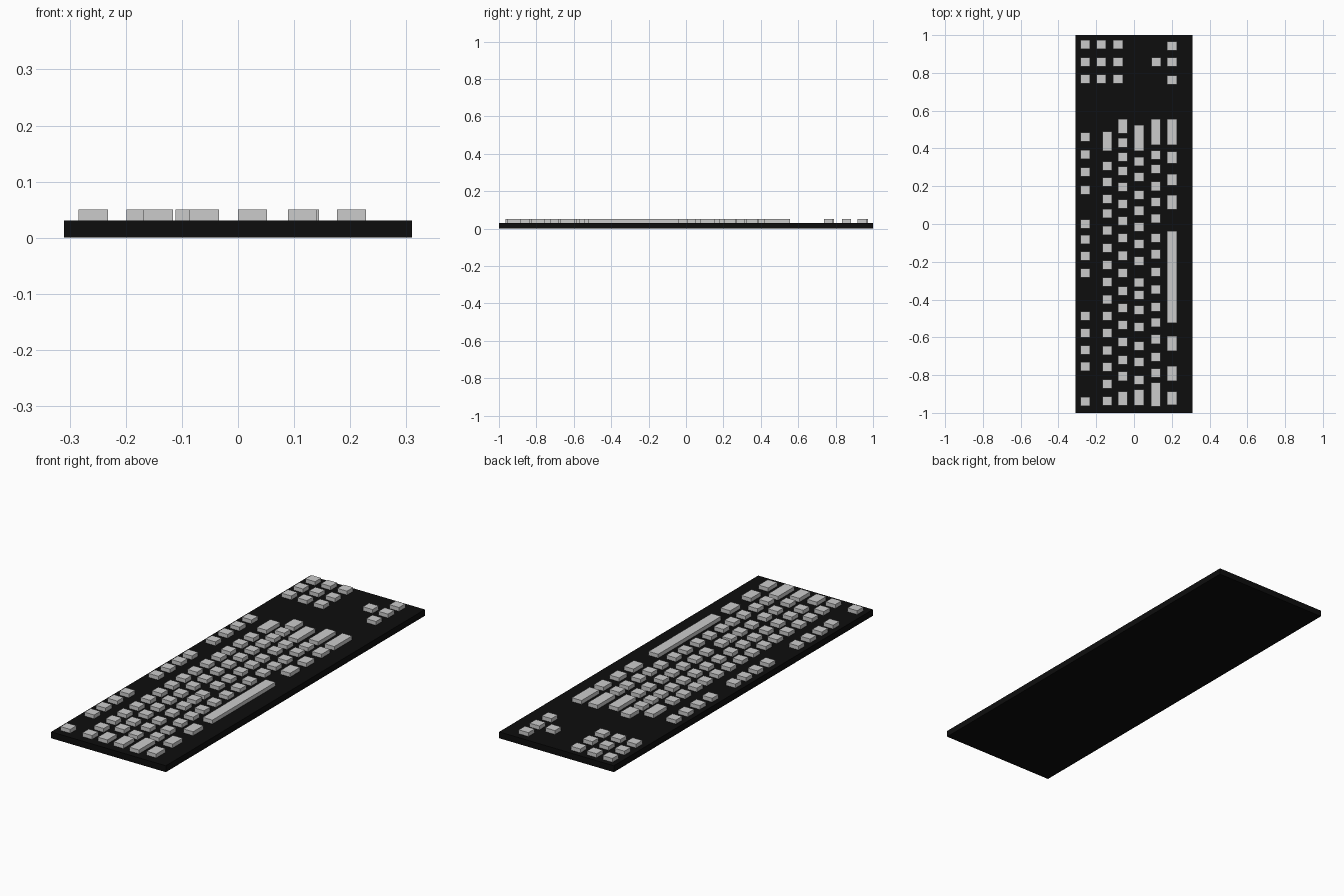
import bpy, bmesh
from mathutils import Matrix, Vector

BASE_TOP, KEY_TOP = 0.031, 0.05
KEY_X, KEY_Y = 0.052, 0.048


def add_box(bm, x, y, z0, z1, sx, sy):
    m = Matrix.LocRotScale(Vector((x, y, (z0 + z1) / 2)), None, Vector((sx, sy, z1 - z0)))
    bmesh.ops.create_cube(bm, size=1, matrix=m)


def finish(bm, name):
    me = bpy.data.meshes.new(name)
    bm.to_mesh(me)
    bm.free()
    ob = bpy.data.objects.new(name, me)
    bpy.context.collection.objects.link(ob)
    return ob


def key_row(name, x, centres=(), wide=()):
    """Square keys at the given y centres, wide keys from (start, end) in y."""
    bm = bmesh.new()
    for y in centres:
        add_box(bm, x, y, BASE_TOP, KEY_TOP, KEY_X, KEY_Y)
    for a, b in wide:
        add_box(bm, x, (a + b) / 2, BASE_TOP, KEY_TOP, KEY_X, b - a)
    return finish(bm, name)


# black base plate
bm = bmesh.new()
add_box(bm, 0, 0, 0, BASE_TOP, 0.62, 2.0)
base = finish(bm, "base_plate")
black = bpy.data.materials.new("black")
black.diffuse_color = (0.004, 0.004, 0.004, 1)
base.data.materials.append(black)

# function row
key_row("function_keys", -0.258,
        [0.46, 0.368, 0.275, 0.18, 0.0, -0.083, -0.17, -0.26,
         -0.487, -0.577, -0.667, -0.755, -0.94])

# number row
key_row("number_keys", -0.142,
        [0.308, 0.222, 0.132, 0.055, -0.035, -0.127, -0.217, -0.307,
         -0.4, -0.487, -0.577, -0.67, -0.757, -0.847, -0.937],
        [(0.386, 0.49)])

# upper letter row
key_row("upper_letter_keys", -0.06,
        [0.43, 0.355, 0.28, 0.195, 0.106, 0.016, -0.074, -0.168, -0.26,
         -0.355, -0.444, -0.534, -0.624, -0.72, -0.806],
        [(0.48, 0.555), (-0.96, -0.887)])

# home letter row
key_row("home_letter_keys", 0.026,
        [0.33, 0.249, 0.153, 0.07, -0.016, -0.106, -0.196, -0.31, -0.375,
         -0.455, -0.545, -0.645, -0.73, -0.825],
        [(0.386, 0.524), (-0.96, -0.875)])

# lower letter row
key_row("lower_letter_keys", 0.115,
        [0.365, 0.291, 0.2, 0.116, 0.03, -0.074, -0.16, -0.254, -0.347,
         -0.44, -0.522, -0.61, -0.704, -0.788],
        [(0.418, 0.555), (-0.966, -0.838)])

# bottom row with the long space bar
key_row("modifier_keys", 0.202, (),
        [(0.418, 0.555), (0.32, 0.385), (0.203, 0.265), (0.077, 0.153),
         (-0.672, -0.593), (-0.83, -0.753), (-0.957, -0.886)])
key_row("space_bar", 0.202, (), [(-0.523, -0.037)])

# navigation block, 3 x 3
for i, x in enumerate((-0.258, -0.173, -0.085)):
    key_row(f"navigation_keys_{i + 1}", x, [0.95, 0.857, 0.767])

# arrow cluster
key_row("arrow_up_key", 0.118, [0.857])
key_row("arrow_keys", 0.202, [0.942, 0.857, 0.763])
